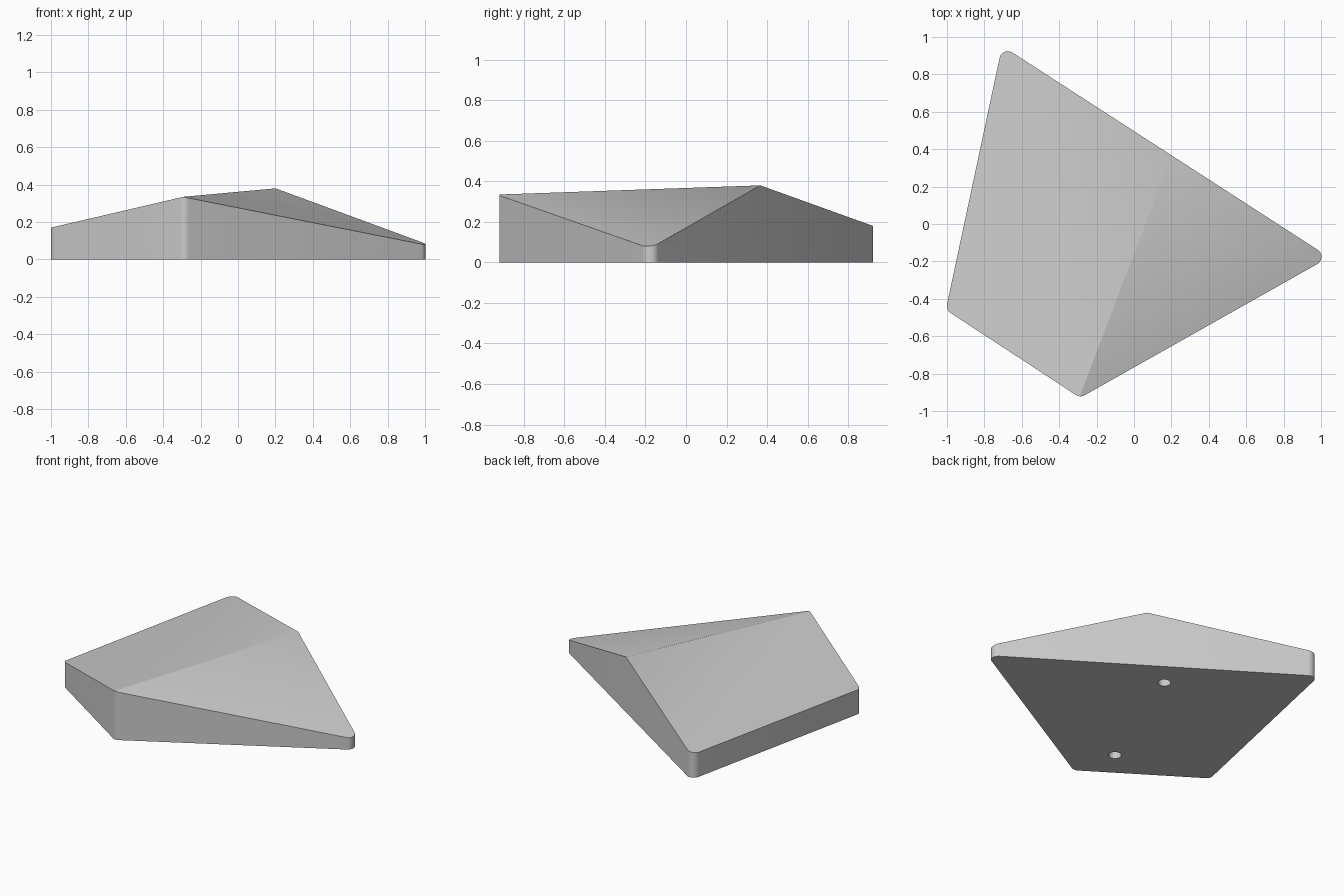
import bpy
import bmesh
import math
from mathutils import Vector

if "Cube" in bpy.data.objects:
    bpy.data.objects.remove(bpy.data.objects["Cube"], do_unlink=True)

grey = bpy.data.materials.new("plain grey")
grey.use_nodes = True
grey.diffuse_color = (0.6, 0.6, 0.6, 1)
grey.node_tree.nodes["Principled BSDF"].inputs["Base Color"].default_value = (0.6, 0.6, 0.6, 1)

CORNERS = [Vector(p) for p in ((-0.705, 0.952), (-1.006, -0.459), (-0.288, -0.929), (1.044, -0.178))]
RADIUS = 0.045
STEPS = 10


def rounded_outline(corners, radius):
    """Replace each sharp corner by an arc tangent to both sides."""
    points = []
    for i, corner in enumerate(corners):
        to_prev = (corners[i - 1] - corner).normalized()
        to_next = (corners[(i + 1) % len(corners)] - corner).normalized()
        half = to_prev.angle(to_next) / 2
        centre = corner + (to_prev + to_next).normalized() * radius / math.sin(half)
        start = corner + to_prev * radius / math.tan(half) - centre
        turn = math.pi - 2 * half
        for s in range(STEPS + 1):
            a = turn * s / STEPS
            points.append(centre + Vector((start.x * math.cos(a) - start.y * math.sin(a),
                                           start.x * math.sin(a) + start.y * math.cos(a))))
    return points


# Wedge body: a rounded prism trimmed by two sloping planes that meet in a ridge
bm = bmesh.new()
base = bm.faces.new([bm.verts.new((p.x, p.y, 0)) for p in rounded_outline(CORNERS, RADIUS)])
top = bmesh.ops.extrude_face_region(bm, geom=[base])["geom"]
bmesh.ops.translate(bm, vec=(0, 0, 1), verts=[v for v in top if isinstance(v, bmesh.types.BMVert)])
bmesh.ops.recalc_face_normals(bm, faces=bm.faces)

ridge_front = Vector((-0.29, -0.92, 0.335))
ridge_back = Vector((0.2, 0.365, 0.38))
for low in (Vector((-0.66, 0.92, 0.18)), Vector((1.0, -0.19, 0.08))):
    normal = (ridge_back - ridge_front).cross(low - ridge_front).normalized()
    if normal.z < 0:
        normal.negate()
    cut = bmesh.ops.bisect_plane(bm, geom=bm.verts[:] + bm.edges[:] + bm.faces[:], dist=1e-5,
                                 plane_co=ridge_front, plane_no=normal, clear_outer=True)
    bmesh.ops.holes_fill(bm, edges=[e for e in bm.edges if e.is_boundary], sides=0)
bmesh.ops.recalc_face_normals(bm, faces=bm.faces)
mesh = bpy.data.meshes.new("wedge_body")
bm.to_mesh(mesh)
bm.free()
mesh.materials.append(grey)
body = bpy.data.objects.new("wedge_body", mesh)
bpy.context.collection.objects.link(body)

# Two blind screw holes in the underside
bpy.context.view_layer.objects.active = body
for x, y in ((-0.02, 0.27), (-0.365, -0.62)):
    bpy.ops.mesh.primitive_cylinder_add(vertices=32, radius=0.04, depth=0.3, location=(x, y, 0))
    cutter = bpy.context.object
    cutter.name = "screw_hole_cutter"
    cutter.hide_render = True
    cutter.data.materials.append(grey)
    bpy.context.view_layer.objects.active = body
    hole = body.modifiers.new("screw_hole", "BOOLEAN")
    hole.operation = "DIFFERENCE"
    hole.object = cutter
    bpy.ops.object.modifier_apply(modifier=hole.name)
    bpy.data.objects.remove(cutter, do_unlink=True)

# Soft ridge, crisp rim
bpy.ops.object.select_all(action="DESELECT")
body.select_set(True)
bpy.ops.object.shade_smooth_by_angle(angle=math.radians(32))
